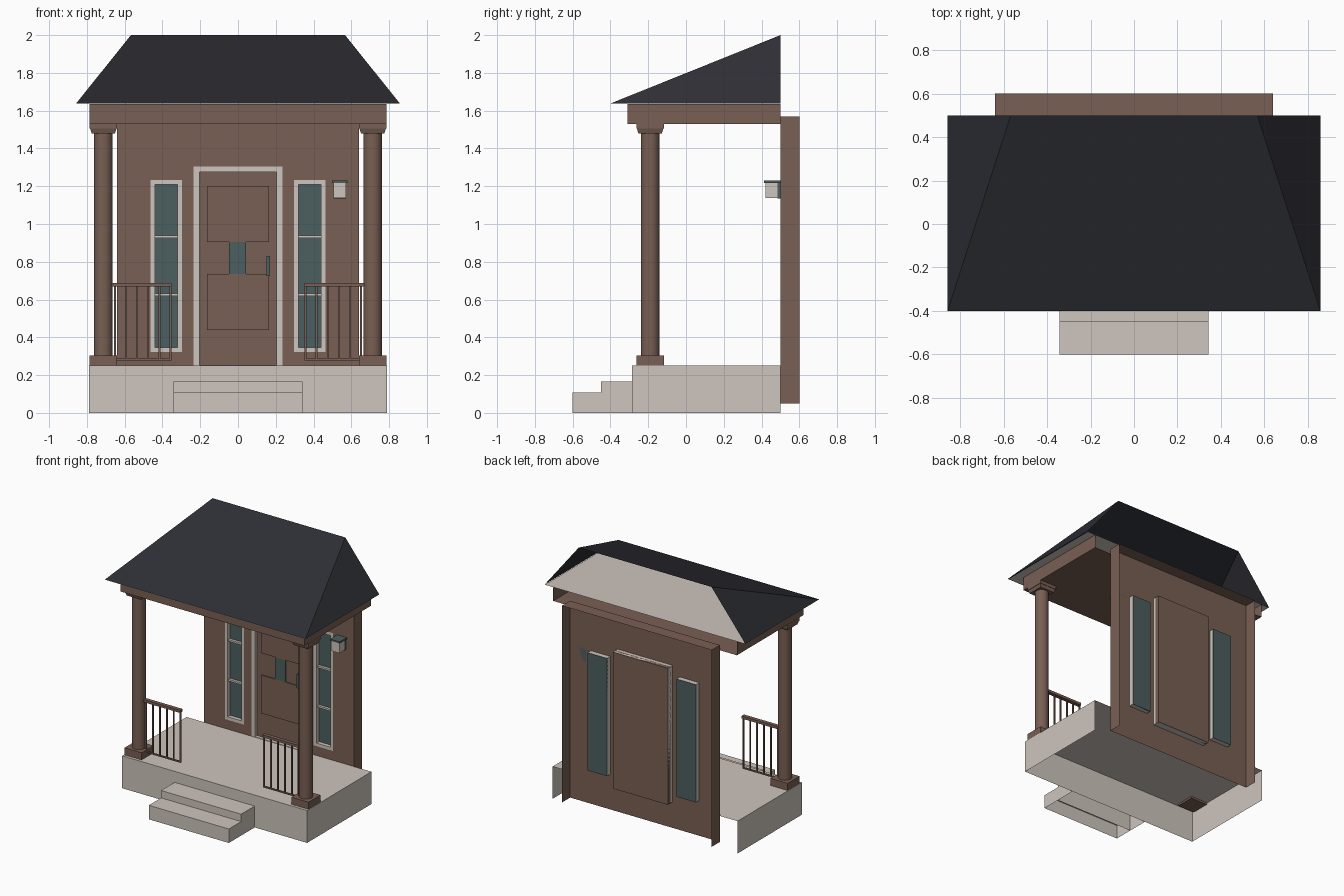
import bpy, bmesh, math
from mathutils import Matrix, Vector

cube = bpy.data.objects.get("Cube")
if cube:
    bpy.data.objects.remove(cube, do_unlink=True)


def material(name, r, g, b):
    m = bpy.data.materials.new(name)
    m.use_nodes = True
    m.diffuse_color = (r, g, b, 1)
    m.node_tree.nodes["Principled BSDF"].inputs["Base Color"].default_value = (r, g, b, 1)
    return m


brown = material("brown wood", .19, .115, .088)
stone = material("pale stone", .62, .555, .51)
slate = material("dark slate", .027, .028, .036)
teal = material("dark teal", .073, .112, .112)


def finish(name, bm, mat):
    mesh = bpy.data.meshes.new(name)
    bm.to_mesh(mesh)
    bm.free()
    mesh.materials.append(mat)
    ob = bpy.data.objects.new(name, mesh)
    bpy.context.scene.collection.objects.link(ob)
    return ob


def add_box(bm, x, y, z, skip=()):
    """Box from (low, high) ranges; sides listed in skip are left open."""
    x, y, z = sorted(x), sorted(y), sorted(z)
    new = bmesh.ops.create_cube(bm, size=1)["verts"]
    for v in new:
        v.co = Vector([r[int(c > 0)] for c, r in zip(v.co, (x, y, z))])
    bm.normal_update()
    sides = {"left": (1, 0, 0), "right": (-1, 0, 0), "front": (0, -1, 0),
             "back": (0, 1, 0), "top": (0, 0, 1), "bottom": (0, 0, -1)}
    faces = {f for v in new for f in v.link_faces}
    gone = [f for f in faces if any(f.normal.dot(Vector(sides[s])) > .9 for s in skip)]
    bmesh.ops.delete(bm, geom=gone, context="FACES")


def box(name, x, y, z, mat, skip=()):
    bm = bmesh.new()
    add_box(bm, x, y, z, skip)
    return finish(name, bm, mat)


def frustum(name, x, y, z, r1, r2, sides, mat):
    bm = bmesh.new()
    turn = Matrix.Rotation(math.pi / sides, 4, "Z")
    place = Matrix.Translation((x, y, (z[0] + z[1]) / 2)) @ turn
    bmesh.ops.create_cone(bm, cap_ends=True, segments=sides, radius1=r1, radius2=r2,
                          depth=z[1] - z[0], matrix=place)
    return finish(name, bm, mat)


def frame(name, x, y, z, side, top, bottom):
    """Rectangular frame made of four bars."""
    bm = bmesh.new()
    add_box(bm, (x[0], x[0] + side), y, z)
    add_box(bm, (x[1] - side, x[1]), y, z)
    inner = (x[0] + side, x[1] - side)
    add_box(bm, inner, y, (z[1] - top, z[1]))
    add_box(bm, inner, y, (z[0], z[0] + bottom))
    return finish(name, bm, stone)


# Porch floor and steps, hollow underneath
box("porch_floor", (-.79, .79), (-.285, .5), (0, .25), stone, ("bottom", "back"))
box("upper_step", (-.342, .342), (-.45, -.285), (0, .165), stone, ("bottom", "back"))
box("lower_step", (-.342, .342), (-.6, -.45), (0, .108), stone, ("bottom", "back"))

# House wall: front sheet with openings, plus side and top returns
door_x, door_z = (-.235, .235), (.25, 1.305)
win_x, win_z = (.297, .463), (.322, 1.232)
openings = [(door_x, door_z), (win_x, win_z), ((-win_x[1], -win_x[0]), win_z)]
bm = bmesh.new()
add_box(bm, (-.64, .64), (.5, .6), (.05, 1.57), ("front", "back", "bottom"))
xs = sorted({-.64, .64} | {v for o in openings for v in o[0]})
zs = sorted({.05, 1.57} | {v for o in openings for v in o[1]})
for x0, x1 in zip(xs, xs[1:]):
    for z0, z1 in zip(zs, zs[1:]):
        cx, cz = (x0 + x1) / 2, (z0 + z1) / 2
        if not any(a[0] < cx < a[1] and b[0] < cz < b[1] for a, b in openings):
            corners = ((x0, z0), (x1, z0), (x1, z1), (x0, z1))
            bm.faces.new([bm.verts.new((x, .5, z)) for x, z in corners])
bmesh.ops.remove_doubles(bm, verts=bm.verts, dist=.0005)
finish("house_wall", bm, brown)

# Door with frame, raised panels, small pane and handle
frame("door_frame", door_x, (.5, .555), door_z, .03, .03, .004)
box("door", door_x, (.525, .558), door_z, brown, ())
for name, z in (("upper_door_panel", (.905, 1.2)), ("lower_door_panel", (.44, .735))):
    box(name, (-.165, .165), (.517, .525), z, brown)
box("door_pane", (-.047, .043), (.517, .525), (.735, .905), teal)
box("door_handle", (.15, .17), (.502, .525), (.725, .83), teal)

# Side windows with two cross bars each
for side, s in (("left", 1), ("right", -1)):
    wx = sorted((s * win_x[0], s * win_x[1]))
    frame(side + "_window_frame", wx, (.5, .538), win_z, .024, .024, .024)
    box(side + "_window_glass", wx, (.53, .54), win_z, teal)
    for n, z in (("lower", .625), ("upper", .932)):
        box(f"{side}_window_{n}_bar", (wx[0] + .024, wx[1] - .024), (.51, .53),
            (z - .007, z + .007), stone)

# Wall lamp
box("lamp_back_plate", (.505, .572), (.485, .5), (1.135, 1.217), teal)
box("lamp_shade", (.505, .572), (.42, .485), (1.137, 1.217), stone)
box("lamp_cap", (.497, .58), (.413, .5), (1.217, 1.23), teal)

# Columns and railings on both sides
root2 = math.sqrt(2)
post_x, post_y = .713, -.19
for side, s in (("left", 1), ("right", -1)):
    x = s * post_x
    box(side + "_column_base", (x - .073, x + .073), (post_y - .073, post_y + .073),
        (.235, .305), brown)
    shaft = frustum(side + "_column", x, post_y, (.305, 1.485), .05, .05, 16, brown)
    for p in shaft.data.polygons:
        p.use_smooth = len(p.vertices) == 4
    frustum(side + "_column_capital", x, post_y, (1.48, 1.505), .062 * root2, .07 * root2, 4, brown)
    box(side + "_column_cap", (x - .073, x + .073), (post_y - .073, post_y + .073),
        (1.505, 1.53), brown)
    bm = bmesh.new()
    add_box(bm, (s * .352, s * .67), (post_y - .015, post_y + .015), (.668, .688))
    add_box(bm, (s * .352, s * .67), (post_y - .006, post_y + .006), (.278, .288))
    for i in range(6):
        bx = s * (.357 + i * .059)
        add_box(bm, (bx - .005, bx + .005), (post_y - .005, post_y + .005), (.283, .67))
    finish(side + "_railing", bm, brown)

# Beam under the roof, open at the back
box("porch_beam", (-.785, .785), (-.31, .5), (1.53, 1.635), brown, ("back", "top"))

# Half hip roof, open at the back, with pale soffit
bm = bmesh.new()
a, b, c, d, e, f = [bm.verts.new(v) for v in (
    (-.857, .5, 1.638), (-.857, -.4, 1.638), (.857, -.4, 1.638),
    (.857, .5, 1.638), (.567, .5, 2), (-.567, .5, 2))]
for loop in ((b, c, e, f), (c, d, e), (a, b, f)):
    bm.faces.new(loop)
finish("roof", bm, slate)
bm = bmesh.new()
bm.faces.new([bm.verts.new((x, y, 1.636)) for x, y in
              ((-.856, .5), (.856, .5), (.856, -.399), (-.856, -.399))])
finish("soffit", bm, stone)
